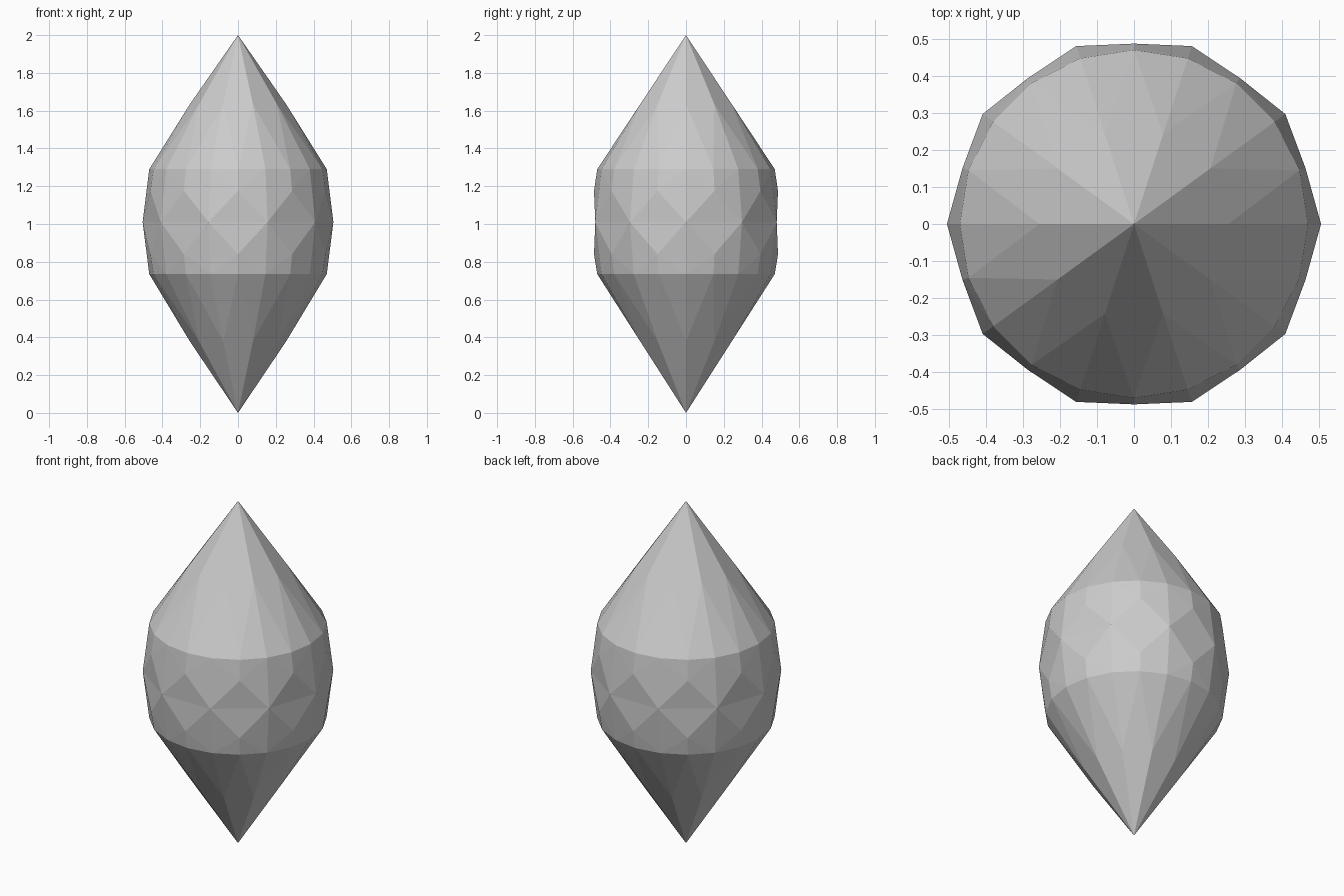
import bpy
import bmesh
from math import cos, sin, radians

default = bpy.data.objects.get("Cube")
if default:
    bpy.data.objects.remove(default, do_unlink=True)

# Single stone colour
grey = bpy.data.materials.new("stone_grey")
grey.use_nodes = True
colour = (0.6, 0.6, 0.6, 1)
grey.diffuse_color = colour
bsdf = grey.node_tree.nodes["Principled BSDF"]
bsdf.inputs["Base Color"].default_value = colour
bsdf.inputs["Roughness"].default_value = 0.6

N = 10
STEP = 360 / N
bm = bmesh.new()


def ring(radius, z, count, offset=0):
    """Evenly spaced vertices around the vertical axis."""
    angles = [radians(offset + 360 * i / count) for i in range(count)]
    return [bm.verts.new((radius * cos(a), radius * sin(a), z)) for a in angles]


# Widest ring, shared by both halves
girdle = ring(0.505, 1.01, N)


def half(tip_z, main_z, edge_z, mid_z):
    """Facets between the girdle and one pointed tip."""
    tip = bm.verts.new((0, 0, tip_z))
    main = ring(0.255, main_z, N)
    edge = ring(0.47, edge_z, 2 * N)
    mid = ring(0.487, mid_z, N, STEP / 2)
    for k in range(N):
        n = (k + 1) % N
        a, b, c = edge[2 * k], edge[2 * k + 1], edge[2 * n]
        facets = [
            # Long kite at the tip with its two side triangles
            (tip, main[k], b, main[n]),
            (main[k], a, b), (main[n], b, c),
            # Belt triangles under the edge ring
            (a, mid[k], b), (b, mid[k], c),
            # Belt kites, folded on their long axis, and girdle facet
            (a, girdle[k], mid[k]), (mid[k], girdle[n], c),
            (girdle[k], girdle[n], mid[k]),
        ]
        for f in facets:
            bm.faces.new(f)


half(2.0, 1.634, 1.29, 1.175)   # crown
half(0.0, 0.379, 0.735, 0.84)   # pavilion

bmesh.ops.recalc_face_normals(bm, faces=bm.faces)
mesh = bpy.data.meshes.new("faceted_gem")
bm.to_mesh(mesh)
bm.free()
mesh.materials.append(grey)
gem = bpy.data.objects.new("faceted_gem", mesh)
bpy.context.collection.objects.link(gem)
